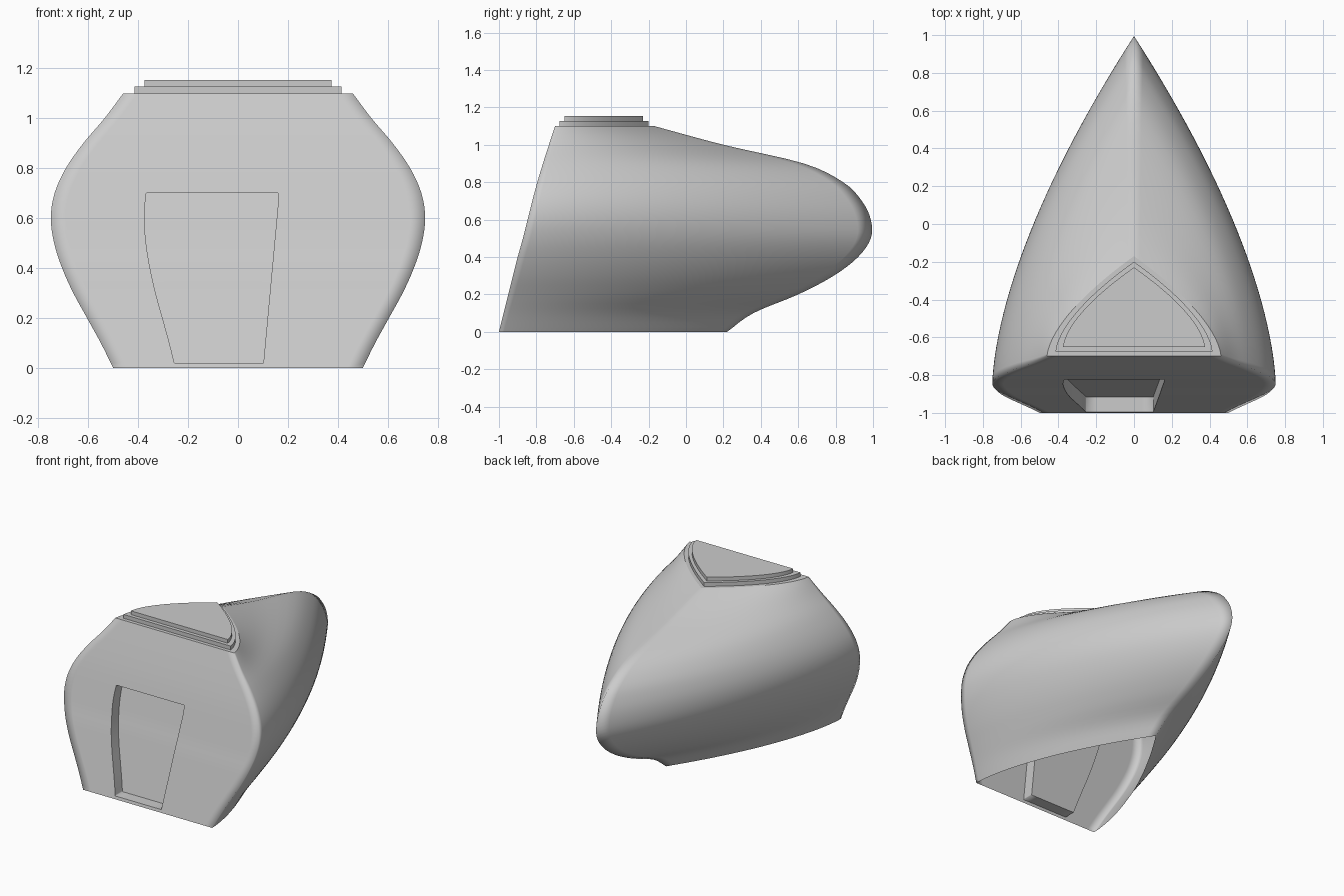
import bpy, bmesh
from mathutils import Vector

cube = bpy.data.objects.get("Cube")
if cube:
    bpy.data.objects.remove(cube, do_unlink=True)

grey = bpy.data.materials.new("plain_grey")
grey.use_nodes = True
colour = (0.6, 0.6, 0.6, 1)
grey.diffuse_color = colour
grey.node_tree.nodes["Principled BSDF"].inputs["Base Color"].default_value = colour

# Hull profile at every 0.1 of height: half width, front and back position
WIDTH = [.5, .55, .605, .66, .705, .737, .75, .735, .69, .62, .535, .46]
FRONT = [-1, -.975, -.95, -.925, -.9, -.872, -.847, -.822, -.795, -.765, -.733, -.7]
BACK = [.22, .36, .6, .79, .92, .988, .988, .94, .84, .63, .2, -.17]
DOOR_LOW, DOOR_HIGH, DOOR_DEPTH = .02, .7, .08
SIDE_STEPS = 28


def sample(values, z):
    """Smooth interpolation through evenly spaced values."""
    last = len(values) - 1
    pos = min(max(z * 10, 0), last)
    i = min(int(pos), last - 1)
    t = pos - i
    a, b = values[i], values[i + 1]
    before = values[i - 1] if i else 2 * a - b
    after = values[i + 2] if i + 2 <= last else 2 * b - a
    m, n = (b - before) / 2, (after - a) / 2
    return a + m * t + (3 * (b - a) - 2 * m - n) * t**2 + (2 * (a - b) + m + n) * t**3


def side_points(width, front, back):
    """Bowed side from the right front corner to the rear point."""
    points = []
    for i in range(SIDE_STEPS + 1):
        t = (i / SIDE_STEPS) ** 1.15
        points.append((width * (1 - t ** 1.6), front + (back - front) * t))
    return points


def rear_outline(width, front, back):
    right = side_points(width, front, back)
    return right + [(-x, y) for x, y in reversed(right[:-1])]


def finish(bm, name):
    mesh = bpy.data.meshes.new(name)
    bm.to_mesh(mesh)
    bm.free()
    mesh.materials.append(grey)
    obj = bpy.data.objects.new(name, mesh)
    bpy.context.collection.objects.link(obj)
    return obj


def front_columns(z, width):
    """Front wall x positions, with columns following the door sides."""
    left = -.5 * width
    right = .1 + .06 * min(1, z / .65)
    stops = [-width, -width + .06, left, right, width - .06, width]
    xs = []
    for a, b, count in zip(stops, stops[1:], (1, 4, 6, 5, 1)):
        xs += [a + (b - a) * k / count for k in range(count)]
    return xs[1:]          # the corners belong to the rear outline


# Hull: open-bottomed shell lofted through horizontal sections
heights = sorted({round(i * .025, 3) for i in range(45)} | {DOOR_LOW, DOOR_HIGH})
bm = bmesh.new()
rows = []
for z in heights:
    width, front, back = (sample(v, z) for v in (WIDTH, FRONT, BACK))
    loop = rear_outline(width, front, back)
    loop += [(x, front) for x in front_columns(z, width)]
    rows.append([bm.verts.new((x, y, z)) for x, y in loop])

total = len(rows[0])
door_start = SIDE_STEPS * 2 + 5
door_faces = []
for r, (low, high) in enumerate(zip(rows, rows[1:])):
    in_height = DOOR_LOW <= heights[r] and heights[r + 1] <= DOOR_HIGH
    for c in range(total):
        d = (c + 1) % total
        face = bm.faces.new((low[c], low[d], high[d], high[c]))
        face.smooth = True
        if in_height and door_start <= c < door_start + 6:
            door_faces.append(face)
roof = bm.faces.new(rows[-1])
for edge in roof.edges:
    edge.smooth = False

# Doorway: push the door area into the hull, keeping its rims crisp
inside = set(door_faces)
for edge in {e for f in door_faces for e in f.edges}:
    if any(f not in inside for f in edge.link_faces):
        edge.smooth = False
pushed = bmesh.ops.extrude_face_region(bm, geom=door_faces)["geom"]
bmesh.ops.translate(bm, vec=Vector((0, DOOR_DEPTH, 0)),
                    verts=[g for g in pushed if isinstance(g, bmesh.types.BMVert)])
bmesh.ops.delete(bm, geom=[f for f in door_faces if f.is_valid], context="FACES")
new_faces = {g for g in pushed if isinstance(g, bmesh.types.BMFace)}
for face in new_faces:
    for edge in face.edges:
        if any(f not in new_faces for f in edge.link_faces):
            edge.smooth = False
bmesh.ops.recalc_face_normals(bm, faces=bm.faces)
finish(bm, "hull")


# Roof: two stepped plates repeating the hull outline
def roof_plate(name, width, front, back, bottom, top):
    bm = bmesh.new()
    outline = rear_outline(width, front, back)
    base = bm.faces.new([bm.verts.new((x, y, bottom)) for x, y in outline])
    lifted = bmesh.ops.extrude_face_region(bm, geom=[base])["geom"]
    bmesh.ops.translate(bm, vec=Vector((0, 0, top - bottom)),
                        verts=[g for g in lifted if isinstance(g, bmesh.types.BMVert)])
    bmesh.ops.recalc_face_normals(bm, faces=bm.faces)
    obj = finish(bm, name)
    bpy.ops.object.select_all(action="DESELECT")
    obj.select_set(True)
    bpy.context.view_layer.objects.active = obj
    bpy.ops.object.shade_smooth_by_angle()


roof_plate("lower_roof_plate", .415, -.675, -.2, 1.1, 1.127)
roof_plate("upper_roof_plate", .375, -.65, -.23, 1.127, 1.153)
